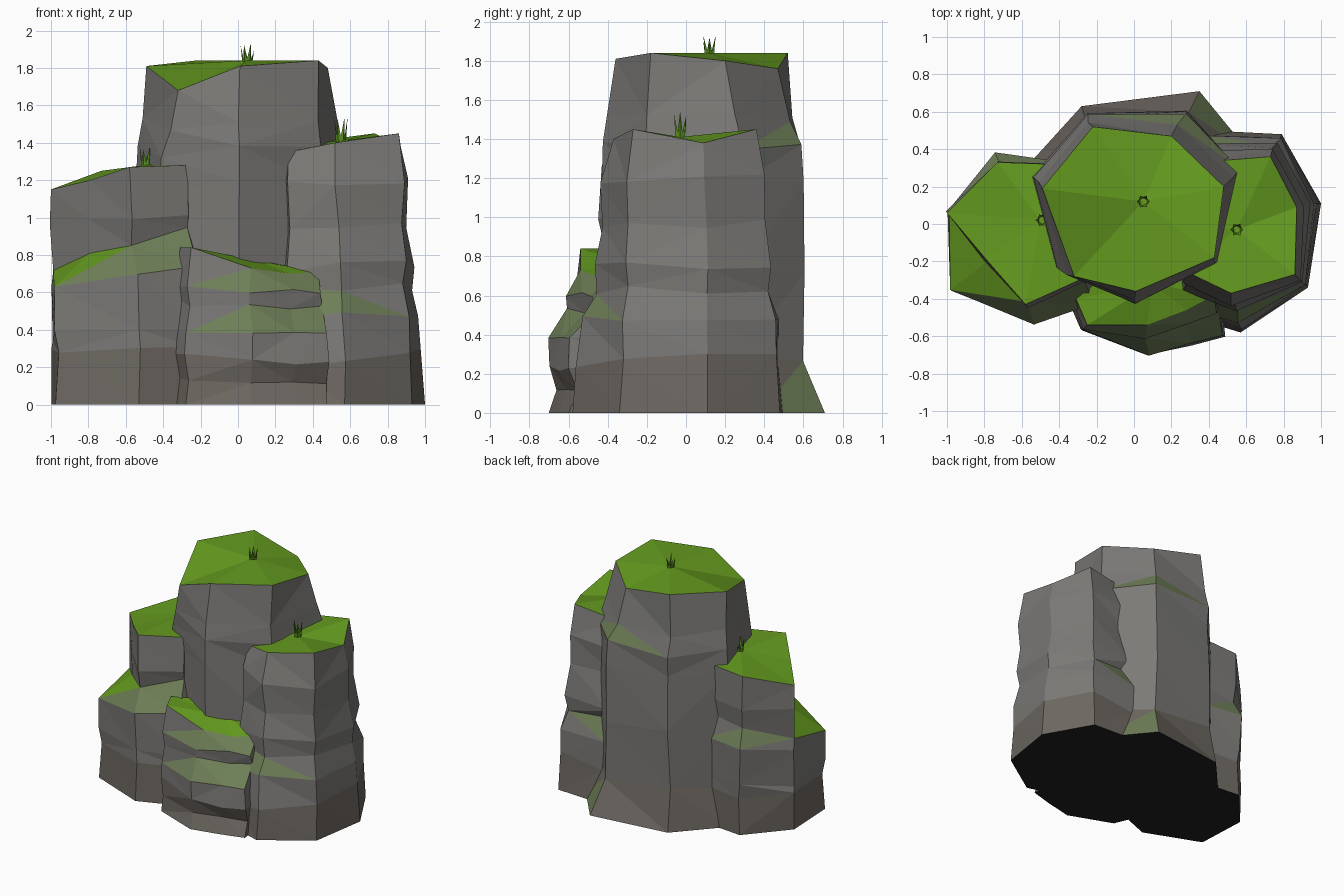
import bpy, bmesh, math, random
from mathutils import Vector

random.seed(4)


def mat(name, rgb):
    m = bpy.data.materials.new(name)
    m.diffuse_color = (*rgb, 1)
    return m


ROCK = mat("grey_rock", (0.20, 0.195, 0.185))
EARTH = mat("brown_rock", (0.155, 0.138, 0.12))
GRASS = mat("grass_green", (0.13, 0.33, 0.014))
MOSS = mat("pale_moss", (0.155, 0.21, 0.095))
DARK = mat("dark_underside", (0.015, 0.015, 0.015))
BLADE = mat("dark_grass", (0.10, 0.28, 0.015))


def finish(name, bm, mats):
    me = bpy.data.meshes.new(name)
    bm.to_mesh(me)
    bm.free()
    for m in mats:
        me.materials.append(m)
    ob = bpy.data.objects.new(name, me)
    bpy.context.collection.objects.link(ob)
    return ob


def column(name, cap, base, rings, peak):
    """Loft a faceted rock from a cap outline to a base outline.
    rings: (height, blend from cap to base, scale, tilt along x)"""
    bm = bmesh.new()
    n = len(cap)
    mean_z = sum(p[2] for p in cap) / n
    loops = [[bm.verts.new(p) for p in cap]]
    for z, t, s, tilt in rings:
        pts = [Vector((a[0] + (b[0] - a[0]) * t, a[1] + (b[1] - a[1]) * t, 0))
               for a, b in zip(cap, base)]
        c = sum(pts, Vector()) / n
        loop = []
        for p, a in zip(pts, cap):
            q = c + (p - c) * s
            if z > 0:
                q.z = z + (a[2] - mean_z) * 0.3 + tilt * (q.x - c.x)
                q += Vector((random.uniform(-0.012, 0.012), random.uniform(-0.012, 0.012),
                             random.uniform(-0.025, 0.025)))
            loop.append(bm.verts.new(q))
        loops.append(loop)
    for up, lo in zip(loops, loops[1:]):
        for i in range(n):
            j = (i + 1) % n
            bm.faces.new((lo[i], lo[j], up[j], up[i]))
    top = bm.verts.new(peak)
    for i in range(n):
        bm.faces.new((loops[0][i], loops[0][(i + 1) % n], top))
    bm.faces.new(list(reversed(loops[-1])))
    bmesh.ops.triangulate(bm, faces=bm.faces[:])
    bm.normal_update()
    # grass on flats, moss on slopes, brown near the ground, dark underneath
    for f in bm.faces:
        nz, z = f.normal.z, f.calc_center_median().z
        if nz < -0.7:
            f.material_index = 4
        elif nz > 0.76:
            f.material_index = 2
        elif nz > 0.39:
            f.material_index = 3
        elif z < 0.27:
            f.material_index = 1
    return finish(name, bm, [ROCK, EARTH, GRASS, MOSS, DARK])


# tall central rock
column("central_rock",
       [(0.01, -0.36, 1.81), (0.43, -0.18, 1.84), (0.48, 0.2, 1.80), (0.2, 0.47, 1.76),
        (-0.22, 0.52, 1.84), (-0.49, 0.19, 1.81), (-0.32, -0.28, 1.68)],
       [(0, -0.48), (0.42, -0.2), (0.62, 0.38), (0.35, 0.71),
        (-0.28, 0.63), (-0.58, 0.3), (-0.5, -0.18)],
       [(1.51, 0.22, 1.02, 0), (1.36, 0.5, 1.02, 0), (1.2, 0.55, 1.0, 0), (0.75, 0.57, 1.0, 0),
        (0.3, 0.55, 1.0, 0), (0, 1, 1, 0)],
       (0.05, 0.12, 1.84))

# right rock
column("right_rock",
       [(0.52, -0.37, 1.40), (0.86, -0.27, 1.45), (0.87, 0.09, 1.38), (0.73, 0.36, 1.45),
        (0.35, 0.33, 1.4), (0.22, 0, 1.38), (0.27, -0.25, 1.35)],
       [(0.57, -0.58), (0.93, -0.34), (1.0, 0.11), (0.79, 0.48),
        (0.4, 0.5), (0.2, 0), (0.31, -0.5)],
       [(1.19, 0.2, 1.04, 0), (0.97, 0.25, 1.01, 0), (0.74, 0.4, 1.05, 0),
        (0.63, 0.45, 0.99, 0), (0.48, 0.8, 1.0, 0), (0.25, 0.95, 0.98, 0.1), (0, 1, 1, 0)],
       (0.55, -0.03, 1.41))

# left rock with a mossy sloping ledge
column("left_rock",
       [(-0.58, -0.43, 1.27), (-0.27, -0.29, 1.28), (-0.25, 0.2, 1.28), (-0.45, 0.32, 1.27),
        (-0.73, 0.33, 1.25), (-1.0, 0.06, 1.15), (-0.79, -0.19, 1.2)],
       [(-0.53, -0.54), (-0.22, -0.42), (-0.2, 0.2), (-0.42, 0.34),
        (-0.73, 0.37), (-1.0, 0.06), (-0.98, -0.36)],
       [(1.0, 0.1, 1.0, 0), (0.85, 0.1, 0.95, 0.22), (0.69, 0.95, 1.01, 0.12),
        (0.38, 1, 0.99, 0), (0.3, 1, 0.97, 0), (0, 1, 0.99, 0)],
       (-0.5, 0.02, 1.28))

# low stepped rock in front
column("front_steps",
       [(0.07, -0.54, 0.73), (0.28, -0.46, 0.7), (0.43, -0.38, 0.71), (0.4, -0.2, 0.72),
        (0, -0.15, 0.8), (-0.31, -0.4, 0.84), (-0.25, -0.54, 0.84)],
       [(0.07, -0.71), (0.3, -0.66), (0.48, -0.61), (0.45, -0.2),
        (0, -0.1), (-0.34, -0.43), (-0.28, -0.57)],
       [(0.62, 0.4, 1.0, 0), (0.52, 0.35, 0.99, 0), (0.4, 0.93, 1.0, 0.06),
        (0.24, 1, 1.0, 0), (0.12, 0.8, 0.98, 0), (0, 0.95, 1, 0)],
       (0.1, -0.32, 0.77))


# grass tufts: leaning three-sided blades around a point
def tuft(name, x, y, z, h):
    bm = bmesh.new()
    for k in range(6):
        a = k * math.tau / 6
        d = Vector((math.cos(a), math.sin(a), 0))
        side = Vector((-d.y, d.x, 0)) * 0.018
        c = Vector((x, y, z - 0.02)) + d * 0.014
        tip = Vector((x, y, z + h * random.uniform(0.6, 1))) + d * 0.036
        v = [bm.verts.new(p) for p in (c + side, c - side, c + d * 0.012, tip)]
        for f in ((0, 1, 3), (1, 2, 3), (2, 0, 3), (0, 2, 1)):
            bm.faces.new([v[i] for i in f])
    bmesh.ops.recalc_face_normals(bm, faces=bm.faces[:])
    finish(name, bm, [BLADE])


tuft("top_tuft", 0.05, 0.12, 1.84, 0.09)
tuft("right_tuft", 0.55, -0.03, 1.41, 0.14)
tuft("left_tuft", -0.49, 0.02, 1.28, 0.13)
